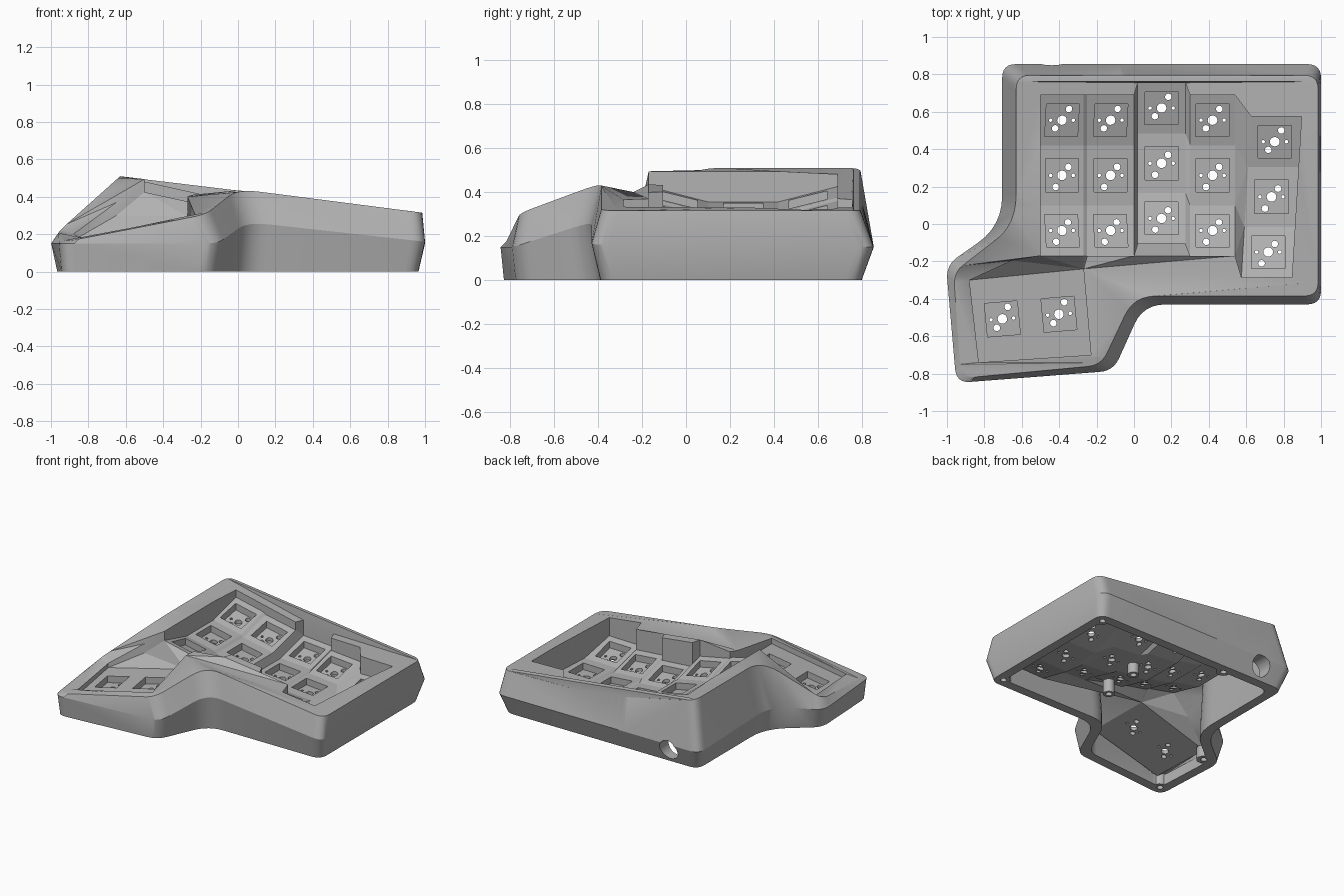
import bpy, bmesh
from math import cos, sin, pi, radians
from mathutils import Matrix, Vector
from mathutils.geometry import tessellate_polygon

if "Cube" in bpy.data.objects:
    bpy.data.objects.remove(bpy.data.objects["Cube"])

grey = bpy.data.materials.new("plain grey")
grey.use_nodes = True
grey.diffuse_color = (0.45, 0.45, 0.45, 1)
grey.node_tree.nodes["Principled BSDF"].inputs["Base Color"].default_value = grey.diffuse_color
THICK = 0.075


# ---------- helpers ----------
def finish(bm, name):
    bmesh.ops.recalc_face_normals(bm, faces=bm.faces)
    mesh = bpy.data.meshes.new(name)
    bm.to_mesh(mesh)
    bm.free()
    ob = bpy.data.objects.new(name, mesh)
    mesh.materials.append(grey)
    bpy.context.collection.objects.link(ob)
    return ob


def smooth(ob):
    bpy.ops.object.select_all(action='DESELECT')
    ob.select_set(True)
    bpy.context.view_layer.objects.active = ob
    bpy.ops.object.shade_smooth_by_angle(angle=radians(25))


def loop(bm, pts):
    return [bm.verts.new(p) for p in pts]


def strip(bm, a, b):
    n = len(a)
    for i in range(n):
        j = (i + 1) % n
        bm.faces.new((a[i], a[j], b[j], b[i]))


def fill(bm, loops):
    """Fill an outline, leaving the further loops as holes."""
    verts = [v for l in loops for v in l]
    flat = [[Vector((v.co.x, v.co.y, 0)) for v in l] for l in loops]
    for t in tessellate_polygon(flat):
        if len(set(t)) == 3:
            bm.faces.new([verts[i] for i in t])


def down(pts, d):
    return [p - Vector((0, 0, d)) for p in pts]


def inset(pts, dist):
    """Move a clockwise outline inward by dist."""
    out = []
    for i, p in enumerate(pts):
        a = (p - pts[i - 1]).xy.normalized()
        b = (pts[(i + 1) % len(pts)] - p).xy.normalized()
        n1, n2 = Vector((a.y, -a.x, 0)), Vector((b.y, -b.x, 0))
        out.append(p + (n1 + n2) * dist / (1 + n1.dot(n2)))
    return out


def rounded(pts, steps=6):
    """Replace each corner with a short curve, wider at the two inward corners."""
    out = []
    for i, p in enumerate(pts):
        r = {5: 0.12, 9: 0.16}.get(i, 0.075)
        a = p + (pts[i - 1] - p).normalized() * r
        b = p + (pts[(i + 1) % len(pts)] - p).normalized() * r
        for k in range(steps + 1):
            t = k / steps
            out.append(a * (1 - t) ** 2 + p * 2 * t * (1 - t) + b * t * t)
    return out


def slab(bm, top):
    a, b = loop(bm, top), loop(bm, down(top, THICK))
    fill(bm, [a])
    fill(bm, [b])
    strip(bm, a, b)


def key_cell(bm, quad, flip):
    """Plate tile with a square pocket and a pierced pocket floor."""
    a, b, c, d = quad
    mid = (a + b + c + d) / 4
    u = (b + c - a - d).normalized()
    n = u.cross(c + d - a - b).normalized()
    v = n.cross(u)

    def ring(cx, cy, r, count, turn=0.0):
        return [mid + u * (cx + r * cos(2 * pi * i / count + turn))
                + v * (cy + r * sin(2 * pi * i / count + turn)) for i in range(count)]

    square = ring(0, 0, 0.127, 4, pi / 4)
    outer, pocket = loop(bm, quad), loop(bm, square)
    floor, under = loop(bm, down(square, 0.05)), loop(bm, down(quad, THICK))
    s = -1 if flip else 1
    holes = [ring(0, 0, 0.026, 16), ring(-0.062, 0, 0.01, 8), ring(0.062, 0, 0.01, 8),
             ring(0.035 * s, 0.062 * s, 0.018, 12), ring(-0.035 * s, -0.045 * s, 0.018, 12)]
    upper = [loop(bm, down(h, 0.05)) for h in holes]
    lower = [loop(bm, down(h, THICK)) for h in holes]
    fill(bm, [outer, pocket])
    strip(bm, pocket, floor)
    fill(bm, [floor] + upper)
    for h, k in zip(upper, lower):
        strip(bm, h, k)
    fill(bm, [under] + lower)
    strip(bm, outer, under)


# ---------- key columns: left x, right x, middle y, left z, right z, skew ----------
specs = [(-0.50, -0.27, 0.26, 0.355, 0.305, 0), (-0.25, 0.0, 0.26, 0.29, 0.24, 0),
         (0.02, 0.275, 0.325, 0.18, 0.16, 0), (0.30, 0.54, 0.26, 0.165, 0.145, 0),
         (0.60, 0.87, 0.145, 0.12, 0.125, 0.06)]
rows = [(-0.43, 0.07), (-0.16, 0), (0.16, 0), (0.43, 0.07)]
cols = []
for xl, xr, yc, zl, zr, skew in specs:
    left = [Vector((xl + skew * dy, yc + dy, zl + dz)) for dy, dz in rows]
    right = [Vector((xr + skew * dy, yc + dy, zr + dz)) for dy, dz in rows]
    cols.append((left, right))

for i, (l, r) in enumerate(cols):
    bm = bmesh.new()
    for k in range(3):
        key_cell(bm, [l[k], r[k], r[k + 1], l[k + 1]], k < 2)
    finish(bm, f"key_column_{i + 1}")

# ---------- thumb plate ----------
def on_thumb(x, y):
    return Vector((x, y, 0.115 + 0.2 * (x + 0.92) + 0.085 * (y + 0.82)))


t_bl, t_fl = on_thumb(-0.88, -0.30), on_thumb(-0.83, -0.74)
t_fr, t_br = on_thumb(-0.23, -0.70), on_thumb(-0.27, -0.24)
t_front, t_back = (t_fl + t_fr) / 2, (t_bl + t_br) / 2
bm = bmesh.new()
key_cell(bm, [t_fl, t_front, t_back, t_bl], False)
key_cell(bm, [t_front, t_fr, t_br, t_back], False)
finish(bm, "thumb_plate")

# ---------- webs between columns and ramp to the thumb ----------
bm = bmesh.new()
for (_, r), (l, _) in zip(cols, cols[1:]):
    for k in range(3):
        slab(bm, [r[k], l[k], l[k + 1], r[k + 1]])
finish(bm, "column_webs")
bm = bmesh.new()
c1_left, c1_right, c2_left = cols[0][0][0], cols[0][1][0], cols[1][0][0]
ramp_side = Vector((-0.65, -0.195, 0.30))
slab(bm, [c1_left, ramp_side, t_br])
slab(bm, [ramp_side, t_bl, t_br])
slab(bm, [c1_left, t_br, c2_left, c1_right])
finish(bm, "thumb_ramp")


# ---------- case shell ----------
def back_height(x):
    """The back rim dips faster than the front rim, then runs level."""
    return max(0.51 - 0.222 * (x + 0.63), 0.335 - 0.02 * x)


def outline(y, rest, heights):
    """Back edge from left to right, then the other corners clockwise."""
    back = [(x, y, z) for x, z in heights]
    return [Vector(p) for p in back + rest]


base = outline(0.80, [(0.965, -0.39, 0), (0.03, -0.39, 0), (-0.14, -0.77, 0),
                      (-0.94, -0.835, 0), (-0.97, -0.25, 0), (-0.66, 0, 0)],
               [(x, 0) for x in (-0.66, 0, 0.25, 0.965)])
belly = outline(0.855, [(1, -0.43, 0.16), (0.05, -0.43, 0.265), (-0.11, -0.785, 0.15),
                        (-0.95, -0.85, 0.15), (-1.005, -0.22, 0.15), (-0.705, -0.01, 0.18)],
                [(x, 0.15) for x in (-0.705, 0, 0.25, 1)])
rim = outline(0.795, [(0.985, -0.385, 0.315), (0, -0.385, 0.442), (-0.175, -0.755, 0.305),
                      (-0.925, -0.825, 0.16), (-0.965, -0.26, 0.21), (-0.63, 0, 0.51)],
              [(x, back_height(x)) for x in (-0.63, 0, 0.25, 0.985)])

# edge of the key wells, anticlockwise from the second column
edge = []
for l, r in cols[1:]:
    edge += [l[0], r[0]]
edge += cols[-1][1][1:3]
for l, r in reversed(cols):
    edge += [r[3], l[3]]
edge += [cols[0][0][2], cols[0][0][1], c1_left]
lip = [Vector((p.x, p.y, back_height(p.x) if p.y > 0.5 else 0.51 - 0.12 * (p.x + 0.63)))
       for p in edge]
lip[0].z = 0.41
for p, z in ((ramp_side, 0.37), (t_bl, 0.20), (t_fl, 0.18), (t_fr, 0.305), (t_br, 0.40)):
    edge.append(p)
    lip.append(Vector((p.x, p.y, z)))

bm = bmesh.new()
foot = inset(base, 0.07)
outside = [loop(bm, rounded(p)) for p in (foot, base, belly, rim)]
inside = [loop(bm, rounded(p)) for p in (down(inset(rim, 0.03), 0.06), down(foot, -0.08))]
well_top, well_bottom = loop(bm, lip), loop(bm, down(edge, THICK))
for a, b in zip(outside, outside[1:]):
    strip(bm, a, b)
fill(bm, [outside[-1], well_top])
strip(bm, well_top, well_bottom)
fill(bm, [inside[0], well_bottom])
strip(bm, inside[0], inside[1])
strip(bm, inside[1], outside[0])
shell = finish(bm, "case_shell")

# ---------- cable hole and screw holes ----------
screws = [(0.90, 0.735), (0.90, -0.325), (-0.875, -0.765), (-0.86, -0.28), (-0.19, 0.73)]
bm = bmesh.new()
spots = [(0.075, 0.3, Matrix.Translation((-0.44, 0.80, 0.10)) @ Matrix.Rotation(pi / 2, 4, 'X'))]
spots += [(0.022, 0.12, Matrix.Translation((x, y, 0))) for x, y in screws]
for r, depth, place in spots:
    bmesh.ops.create_cone(bm, cap_ends=True, segments=24, radius1=r, radius2=r,
                          depth=depth, matrix=place)
cutter = finish(bm, "hole_cutter")
cutter.hide_render = True
cut = shell.modifiers.new("holes", 'BOOLEAN')
cut.operation, cut.solver, cut.object = 'DIFFERENCE', 'EXACT', cutter
bpy.context.view_layer.objects.active = shell
bpy.ops.object.modifier_apply(modifier=cut.name)
bpy.data.objects.remove(cutter)
smooth(shell)


# ---------- screw posts under the case ----------
def post(name, x, y, z0, z1, r):
    bm = bmesh.new()

    def ring(rad, z):
        return loop(bm, [(x + rad * cos(i * pi / 12), y + rad * sin(i * pi / 12), z)
                         for i in range(24)])
    rings = [ring(r, z0), ring(r, z1), ring(0.022, z1), ring(0.022, z0)]
    for i in range(4):
        strip(bm, rings[i - 1], rings[i])
    smooth(finish(bm, name))


for i, (x, y) in enumerate(screws):
    post(f"screw_post_{i + 1}", x, y, 0.001, 0.09, 0.05)
for i, (x, y) in enumerate([(0.21, -0.02), (0.25, 0.29)]):
    post(f"board_standoff_{i + 1}", x, y, 0.01, 0.11, 0.04)
